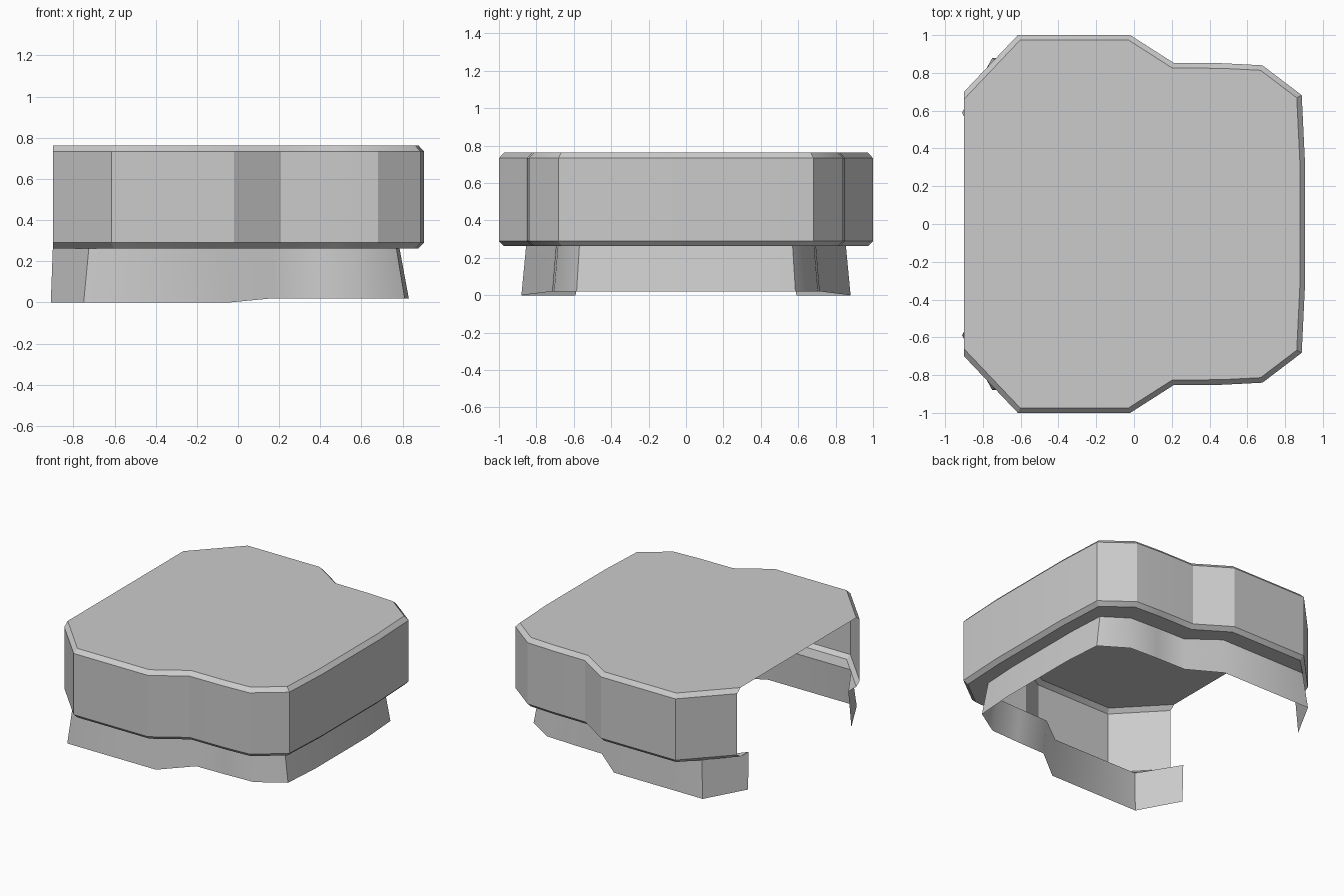
import bpy, bmesh, math
from mathutils import Vector

if "Cube" in bpy.data.objects:
    bpy.data.objects.remove(bpy.data.objects["Cube"])

# Half outlines (y > 0), from the open back edge round to the front
WALL = [(-.90, .70), (-.615, 1.0), (-.02, 1.0), (.21, .853), (.47, .851),
        (.68, .84), (.888, .682), (.905, .33)]
SKIRT_TOP = [(-.90, .57), (-.725, .855), (-.045, .855), (.16, .70), (.39, .695),
             (.60, .685), (.77, .57), (.785, .30)]
SKIRT_BOTTOM = [(-.91, .59), (-.75, .88), (-.04, .88), (.17, .72), (.40, .715),
                (.62, .705), (.81, .585), (.83, .30)]


def mirrored(half):
    return half + [(x, -y) for x, y in reversed(half)]


def inset(half, d):
    """Mitred inward offset of an open outline; the ends stay on the open plane."""
    pts = [Vector(p) for p in mirrored(half)]
    out = []
    for i, p in enumerate(pts):
        normals = []
        for a, b in ((i - 1, i), (i, i + 1)):
            if a >= 0 and b < len(pts):
                t = (pts[b] - pts[a]).normalized()
                normals.append(Vector((t.y, -t.x)))
        if len(normals) == 2:
            m = (normals[0] + normals[1]) / (1 + normals[0].dot(normals[1]))
            q = p + m * d
        else:
            q = p + Vector((0, math.copysign(d / normals[0].y, -p.y))) \
                if p.y < 0 else p + Vector((0, d / normals[0].y))
        out.append((q.x, q.y))
    return out[:len(half)]


def shell(name, rings, cap=False, angle=25):
    """Strip of quads through successive (half outline, heights) rings."""
    bm = bmesh.new()
    loops = []
    for half, z in rings:
        zs = z if isinstance(z, list) else [z] * len(half)
        zs = zs + zs[::-1]
        loops.append([bm.verts.new((x, y, h)) for (x, y), h in zip(mirrored(half), zs)])
    for upper, lower in zip(loops, loops[1:]):
        for i in range(len(upper) - 1):
            bm.faces.new((upper[i], upper[i + 1], lower[i + 1], lower[i]))
    if cap:
        bm.faces.new(loops[0][::-1])
    bm.normal_update()
    mesh = bpy.data.meshes.new(name)
    bm.to_mesh(mesh)
    bm.free()
    # outline runs clockwise seen from above: make the outside the front side
    if mesh.polygons[len(mesh.polygons) // 2].normal.x < 0:
        mesh.flip_normals()
    obj = bpy.data.objects.new(name, mesh)
    bpy.context.collection.objects.link(obj)
    bpy.context.view_layer.objects.active = obj
    obj.select_set(True)
    bpy.ops.object.shade_smooth_by_angle(angle=math.radians(angle))
    obj.select_set(False)
    return obj


edge = inset(WALL, .027)

# Upper cover: flat top, bevelled rim, tall wall, lower chamfer and underside lip
shell("upper_cover", [(edge, .762), (WALL, .733), (WALL, .29),
                      (edge, .263), (SKIRT_TOP, .263)], cap=True)

# Flared skirt under the lip, slightly shorter towards the front
shell("lower_skirt", [(SKIRT_TOP, .263),
                      (SKIRT_BOTTOM, [0, 0, 0, .02, .02, .02, .02, .02])], angle=48)
